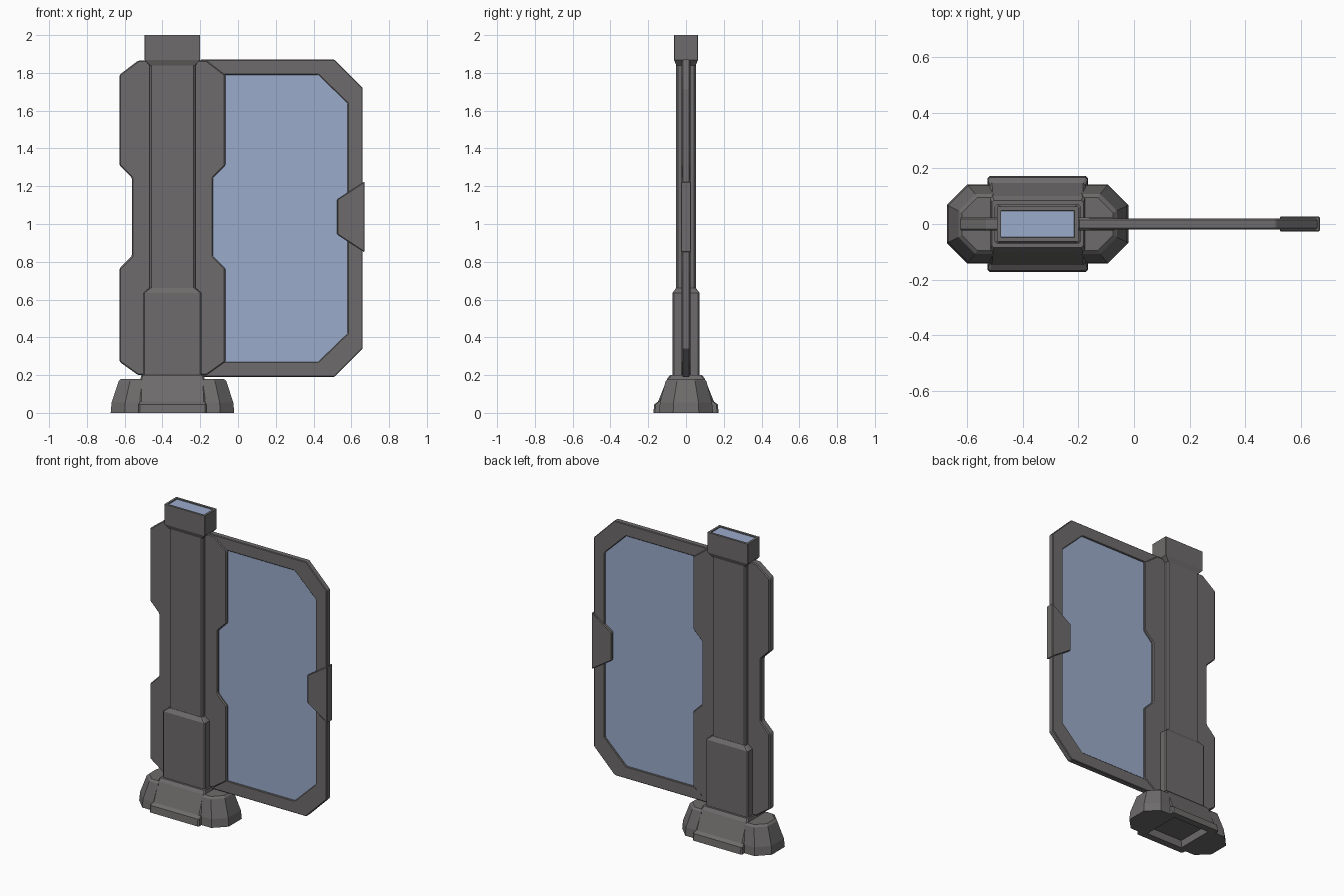
import bpy, bmesh

cube = bpy.data.objects.get("Cube")
if cube:
    bpy.data.objects.remove(cube, do_unlink=True)

POST_X = -0.347


def material(name, colour):
    mat = bpy.data.materials.new(name)
    mat.use_nodes = True
    mat.diffuse_color = (*colour, 1)
    bsdf = next(n for n in mat.node_tree.nodes if n.type == 'BSDF_PRINCIPLED')
    bsdf.inputs["Base Color"].default_value = (*colour, 1)
    return mat


GREY = material("warm grey metal", (0.155, 0.148, 0.147))
BLUE = material("pale blue glass", (0.33, 0.41, 0.60))


def finish(name, bm, mats, bevel=0.0):
    bmesh.ops.recalc_face_normals(bm, faces=bm.faces)
    mesh = bpy.data.meshes.new(name)
    bm.to_mesh(mesh)
    bm.free()
    for mat in mats:
        mesh.materials.append(mat)
    obj = bpy.data.objects.new(name, mesh)
    bpy.context.collection.objects.link(obj)
    if bevel:
        mod = obj.modifiers.new("edge chamfer", 'BEVEL')
        mod.width = bevel
        mod.segments = 1
        mod.limit_method = 'ANGLE'
    return obj


def plate(name, outline, half, mat, bevel=0.0):
    """Upright slab from an x-z outline, centred on y = 0."""
    bm = bmesh.new()
    face = bm.faces.new([bm.verts.new((x, -half, z)) for x, z in outline])
    new = bmesh.ops.extrude_face_region(bm, geom=[face])["geom"]
    for v in new:
        if isinstance(v, bmesh.types.BMVert):
            v.co.y = half
    return finish(name, bm, [mat], bevel)


def loft(rings):
    """Skin stacked rings of points and cap both ends."""
    bm = bmesh.new()
    loops = [[bm.verts.new(p) for p in ring] for ring in rings]
    n = len(loops[0])
    for low, high in zip(loops, loops[1:]):
        for i in range(n):
            j = (i + 1) % n
            bm.faces.new((low[i], low[j], high[j], high[i]))
    bottom = bm.faces.new(loops[0][::-1])
    top = bm.faces.new(loops[-1])
    bm.normal_update()
    return bm, bottom, top


def cut_box(z, hx, hy, c):
    """Rectangle with cut corners, centred on the post."""
    half = [(hx, c - hy), (hx, hy - c), (hx - c, hy), (c - hx, hy)]
    pts = half + [(-x, -y) for x, y in half]
    return [(POST_X + x, y, z) for x, y in pts]


def recess(bm, face, rim, depth, mat_index=0):
    bmesh.ops.inset_region(bm, faces=[face], thickness=rim)
    walls = bmesh.ops.inset_region(bm, faces=[face], thickness=0.002, depth=-depth)
    face.material_index = mat_index


# Post: slim column, lower sleeve
bm, _, _ = loft([cut_box(z, 0.121, 0.052, 0.009) for z in (0.2, 1.86)])
finish("post_column", bm, [GREY])
sections = [(0.19, 0.155, 0.071), (0.635, 0.155, 0.071), (0.66, 0.124, 0.054)]
bm, _, _ = loft([cut_box(z, x, y, 0.008) for z, x, y in sections])
finish("post_sleeve", bm, [GREY])

# Cap with glass light on top
sections = [(1.84, 0.121, 0.052), (1.868, 0.147, 0.063), (2.0, 0.147, 0.063)]
bm, _, top = loft([cut_box(z, x, y, 0.002) for z, x, y in sections])
recess(bm, top, 0.016, 0.006, 1)
finish("post_cap", bm, [GREY, BLUE])

# Notched side wings, mirrored about the post
side = [(0.182, 1.865), (0.28, 1.79), (0.28, 1.31), (0.215, 1.245),
        (0.215, 0.83), (0.28, 0.765), (0.28, 0.27), (0.182, 0.2)]
wings = [(POST_X + x, z) for x, z in side] + [(POST_X - x, z) for x, z in side[::-1]]
plate("post_wings", wings, 0.024, GREY, 0.006)

# Gate panel: frame and glass
outer = [(-0.2, 1.87), (0.51, 1.87), (0.66, 1.72), (0.66, 0.34), (0.51, 0.19), (-0.2, 0.19)]
inner = [(-0.2, 1.79), (0.425, 1.79), (0.58, 1.64), (0.58, 0.42), (0.425, 0.27), (-0.2, 0.27)]
plate("panel_frame", outer + inner[::-1], 0.019, GREY, 0.004)
plate("panel_glass", inner, 0.01, BLUE)

# Handle on the free edge
plate("panel_handle", [(0.67, 1.225), (0.525, 1.13), (0.525, 0.945), (0.67, 0.85)],
      0.027, GREY, 0.004)

# Base: centre block with a low flange and hollow underside
sections = [(0, 0.181, 0.173), (0.045, 0.179, 0.168), (0.06, 0.172, 0.148),
            (0.18, 0.17, 0.1), (0.2, 0.165, 0.085)]
bm, bottom, _ = loft([cut_box(z, x, y, 0.008) for z, x, y in sections])
recess(bm, bottom, 0.05, 0.05)
finish("base_block", bm, [GREY])

# Base: two tapered feet with cut corners
for name, s in (("left_foot", 1), ("right_foot", -1)):
    rings = []
    for z, reach, hy, c, start in ((0, 0.327, 0.143, 0.075, 0.15),
                                   (0.055, 0.322, 0.138, 0.072, 0.15),
                                   (0.168, 0.285, 0.108, 0.06, 0.16),
                                   (0.18, 0.272, 0.095, 0.055, 0.165)):
        half = [(start, hy), (reach - c, hy), (reach, hy - c)]
        pts = half + [(x, -y) for x, y in half[::-1]]
        rings.append([(POST_X + s * x, y, z) for x, y in pts])
    bm, _, _ = loft(rings)
    finish(name, bm, [GREY])
